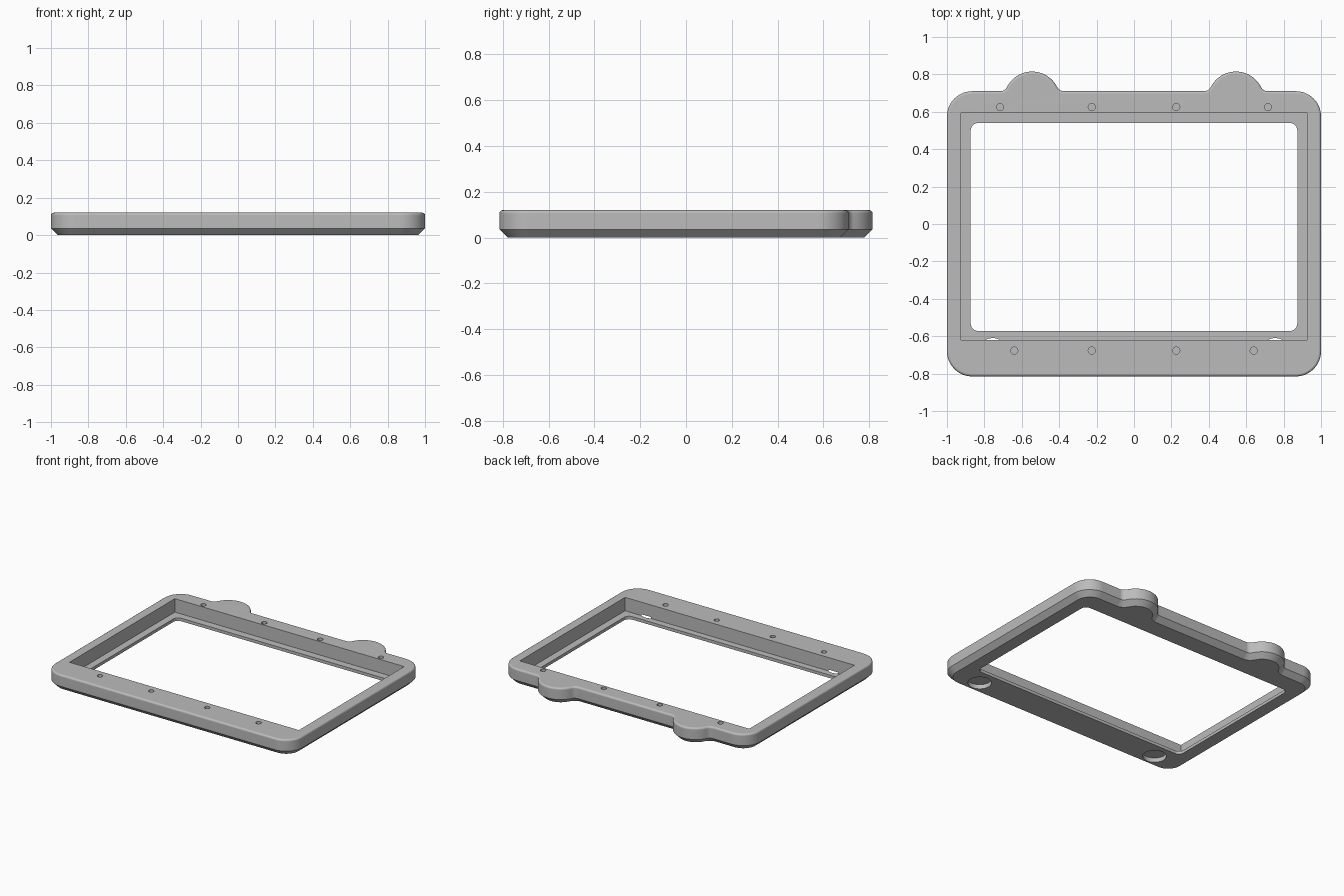
import bpy
import bmesh
from math import sin, cos, pi, sqrt, atan2, radians

cube = bpy.data.objects.get("Cube")
if cube:
    bpy.data.objects.remove(cube, do_unlink=True)

HEIGHT = 0.12
FRONT, BACK = -0.815, 0.71
CORNER_R = 0.135
TAB_X, TAB_R, BLEND_R = 0.545, 0.15, 0.04
TAB_Y = 0.815 - TAB_R

grey = bpy.data.materials.new("plain grey")
grey.use_nodes = True
grey.diffuse_color = (0.5, 0.5, 0.5, 1)
grey.node_tree.nodes["Principled BSDF"].inputs["Base Color"].default_value = (0.5, 0.5, 0.5, 1)


def arc(cx, cy, r, a0, a1, n=12):
    return [(cx + r * cos(a0 + (a1 - a0) * i / n),
             cy + r * sin(a0 + (a1 - a0) * i / n)) for i in range(n + 1)]


def frame_outline(d):
    """Rounded rectangle with two blended round tabs, inset by d."""
    cx, r = 1 - CORNER_R, CORNER_R - d
    pts = arc(-cx, FRONT + CORNER_R, r, pi, 1.5 * pi)
    pts += arc(cx, FRONT + CORNER_R, r, 1.5 * pi, 2 * pi)
    pts += arc(cx, BACK - CORNER_R, r, 0, pi / 2)
    # tab arcs meet the straight back edge through tangent concave blends
    rise = BACK + BLEND_R - TAB_Y
    run = sqrt((TAB_R + BLEND_R) ** 2 - rise ** 2)
    a = atan2(rise, run)
    for x in (TAB_X, -TAB_X):
        pts += arc(x + run, BACK + BLEND_R, BLEND_R + d, 1.5 * pi, pi + a, 6)
        pts += arc(x, TAB_Y, TAB_R - d, a, pi - a, 20)[1:-1]
        pts += arc(x - run, BACK + BLEND_R, BLEND_R + d, -a, -pi / 2, 6)
    pts += arc(-cx, BACK - CORNER_R, r, pi / 2, pi)
    return pts


def rectangle(x, y0, y1, r=0):
    if not r:
        return [(-x, y0), (x, y0), (x, y1), (-x, y1)]
    return (arc(-x + r, y0 + r, r, pi, 1.5 * pi, 6) + arc(x - r, y0 + r, r, 1.5 * pi, 2 * pi, 6)
            + arc(x - r, y1 - r, r, 0, pi / 2, 6) + arc(-x + r, y1 - r, r, pi / 2, pi, 6))


def stack(name, layers):
    """Solid through matching rings, each given as (points, z)."""
    bm = bmesh.new()
    rings = [[bm.verts.new((x, y, z)) for x, y in pts] for pts, z in layers]
    n = len(rings[0])
    for low, high in zip(rings, rings[1:]):
        for i in range(n):
            j = (i + 1) % n
            bm.faces.new((low[i], low[j], high[j], high[i]))
    bm.faces.new(rings[0][::-1])
    bm.faces.new(rings[-1])
    bmesh.ops.recalc_face_normals(bm, faces=bm.faces)
    mesh = bpy.data.meshes.new(name)
    bm.to_mesh(mesh)
    bm.free()
    mesh.materials.append(grey)
    obj = bpy.data.objects.new(name, mesh)
    bpy.context.collection.objects.link(obj)
    return obj


def cut(target, pts, z0, z1):
    cutter = stack("cutter", [(pts, z0), (pts, z1)])
    cutter.hide_render = True
    mod = target.modifiers.new("cut", "BOOLEAN")
    mod.operation = "DIFFERENCE"
    mod.solver = "EXACT"
    mod.object = cutter
    bpy.context.view_layer.objects.active = target
    bpy.ops.object.modifier_apply(modifier=mod.name)
    bpy.data.objects.remove(cutter, do_unlink=True)


# Frame body: chamfered underside, small rounded top edge
CHAMFER, ROUND = 0.036, 0.014
profile = [(CHAMFER, 0), (0, CHAMFER)]
profile += [(ROUND * (1 - cos(t * pi / 8)), HEIGHT - ROUND * (1 - sin(t * pi / 8)))
            for t in range(5)]
frame = stack("frame", [(frame_outline(d), z) for d, z in profile])

# Panel pocket from above, leaving a thin lip around the window
cut(frame, rectangle(0.926, -0.62, 0.594), 0.022, 0.3)
cut(frame, rectangle(0.873, -0.572, 0.54, 0.04), -0.1, 0.3)

# Blind screw holes in the front and back rails
for y, xs in ((0.625, (0.716, 0.226)), (-0.677, (0.64, 0.226))):
    for x in xs:
        for side in (-1, 1):
            cut(frame, arc(side * x, y, 0.019, 0, 2 * pi, 24)[:-1], 0.05, 0.3)

# Round foot recesses underneath
for side in (-1, 1):
    cut(frame, arc(side * 0.755, -0.688, 0.078, 0, 2 * pi, 40)[:-1], -0.1, 0.032)

# Smooth curves, crisp edges
bpy.ops.object.select_all(action="DESELECT")
frame.select_set(True)
bpy.context.view_layer.objects.active = frame
bpy.ops.object.shade_smooth_by_angle(angle=radians(30))
weighted = frame.modifiers.new("weighted normals", "WEIGHTED_NORMAL")
weighted.keep_sharp = True
